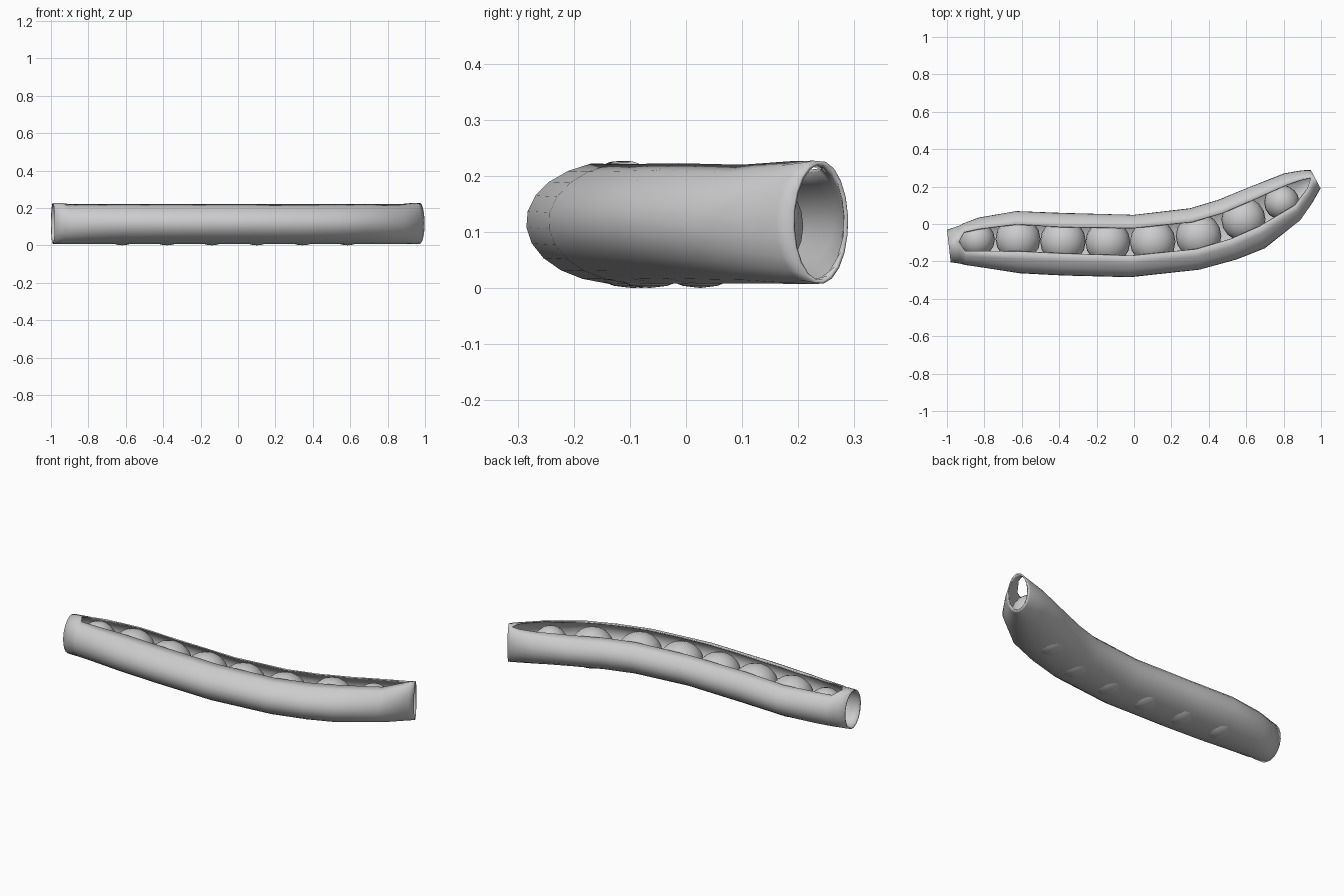
import bpy, bmesh
from math import acos, pi, cos, sin
from mathutils import Vector

if "Cube" in bpy.data.objects:
    bpy.data.objects.remove(bpy.data.objects["Cube"])

ZC, RZ, N = 0.117, 0.110, 20   # tube mid height, half height, points per ring

# Stations: back edge (x, y), front edge (x, y), slot start and end as width fractions
STATIONS = [
    (-1.00, -.030, -.98, -.205, .45, .45),
    (-.940, -.010, -.93, -.213, .42, .42),
    (-.910, .005, -.90, -.220, .21, .67),
    (-.830, .035, -.80, -.235, .22, .67),
    (-.630, .070, -.61, -.264, .21, .65),
    (-.380, .060, -.38, -.276, .224, .65),
    (.000, .050, -.02, -.285, .21, .657),
    (.300, .085, .350, -.245, .22, .667),
    (.450, .130, .550, -.190, .22, .66),
    (.620, .200, .700, -.130, .21, .645),
    (.800, .270, .890, .020, .23, .68),
    (.890, .286, .955, .115, .26, .56),
    (.930, .289, .980, .160, .32, .32),
    (.945, .289, .998, .190, .40, .40),
]


def ring(bm, ux, uy, lx, ly, t0, t1):
    back, front = Vector((ux, uy, ZC)), Vector((lx, ly, ZC))
    mid, half = (back + front) / 2, (back - front) / 2
    a0, a1 = acos(1 - 2 * t0), acos(1 - 2 * t1)
    verts = []
    for i in range(N + 1):           # from front slot rim, under the pod, to the back rim
        a = a1 + (2 * pi + a0 - a1) * i / N
        verts.append(bm.verts.new(mid + half * cos(a) + Vector((0, 0, RZ * sin(a)))))
    return verts


# Split pod shell
bm = bmesh.new()
rings = [ring(bm, *s) for s in STATIONS]
for r0, r1 in zip(rings, rings[1:]):
    for i in range(N):
        bm.faces.new((r0[i], r1[i], r1[i + 1], r0[i + 1]))
bmesh.ops.remove_doubles(bm, verts=bm.verts, dist=0.0005)
bmesh.ops.recalc_face_normals(bm, faces=bm.faces)
# make normals face outwards so the wall thickens inwards
low = min(bm.faces, key=lambda f: f.calc_center_median().z)
if low.normal.z > 0:
    bmesh.ops.reverse_faces(bm, faces=bm.faces)
mesh = bpy.data.meshes.new("pod_shell")
bm.to_mesh(mesh)
bm.free()
pod = bpy.data.objects.new("pod_shell", mesh)
bpy.context.collection.objects.link(pod)
wall = pod.modifiers.new("wall", 'SOLIDIFY')
wall.thickness = 0.007
wall.offset = -1
bpy.context.view_layer.objects.active = pod
pod.select_set(True)
bpy.ops.object.shade_smooth_by_angle(angle=0.7)

# Peas: x, y, horizontal radius, vertical radius
PEAS = [
    (-.84, -.083, .096, .100), (-.62, -.080, .120, .110), (-.38, -.092, .122, .110),
    (-.14, -.097, .120, .110), (.10, -.095, .122, .110), (.345, -.065, .122, .110),
    (.585, .025, .118, .110), (.79, .115, .094, .100),
]
for k, (x, y, r, rz) in enumerate(PEAS):
    bpy.ops.mesh.primitive_uv_sphere_add(segments=16, ring_count=12, location=(x, y, .11))
    pea = bpy.context.object
    pea.name = f"pea_{k + 1}"
    pea.scale = (r, r, rz)
    bpy.ops.object.shade_smooth()
